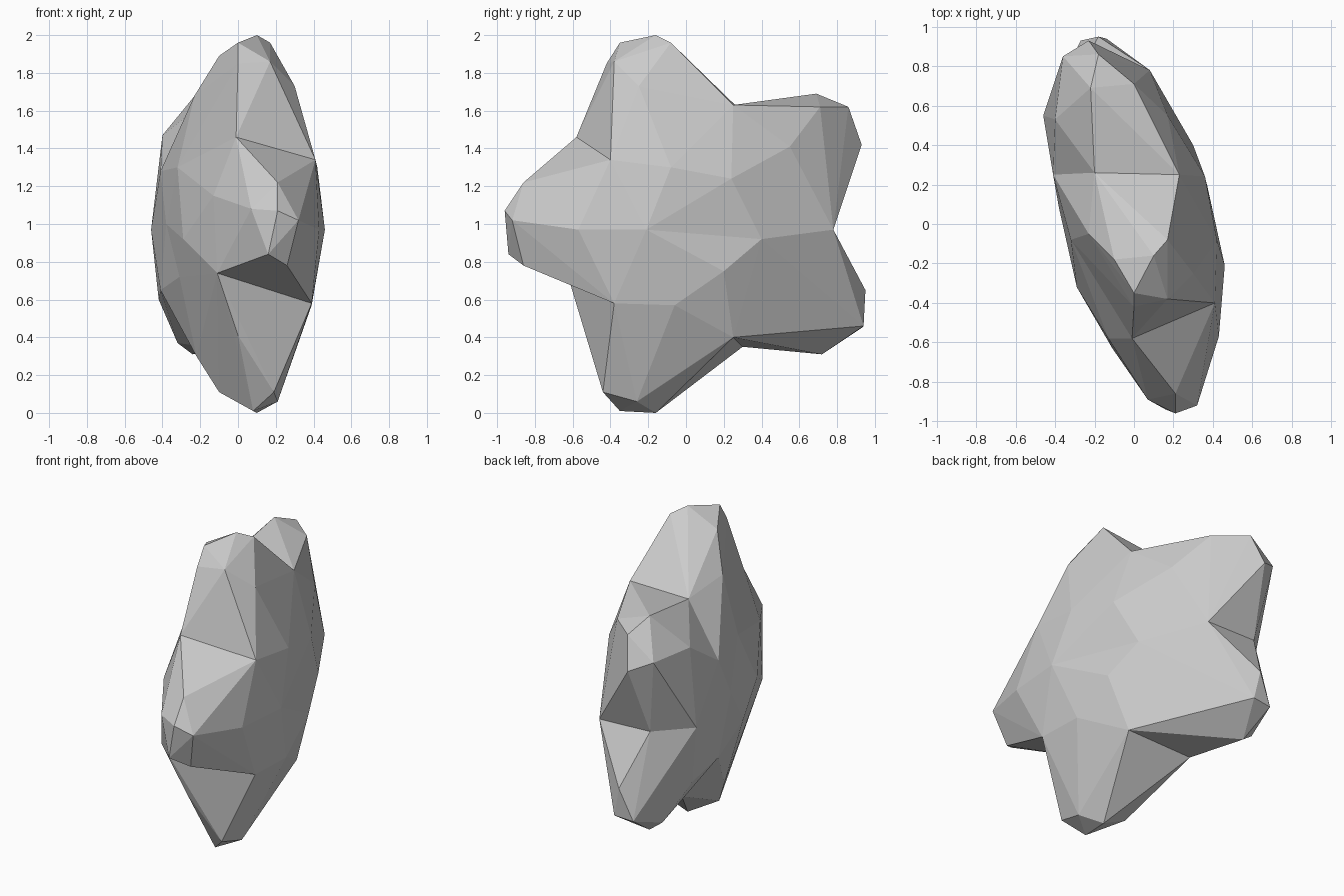
import bpy, bmesh
from mathutils import Vector

# Domed centres of the two broad faces (right, left)
core = [(0.46, -0.21, 0.97), (-0.38, 0.08, 1.0)]

# Valleys between neighbouring arms: right-face end, left-face end
valleys = [
    [(0.41, -0.40, 1.34), (-0.01, -0.58, 1.46)],
    [(0.23, 0.25, 1.63), (-0.20, 0.26, 1.63)],
    [(0.08, 0.78, 0.97), (-0.28, 0.77, 0.98)],
    [(0.25, 0.25, 0.40), (-0.18, 0.30, 0.35)],
    [(0.39, -0.38, 0.58), (-0.11, -0.63, 0.74)],
]

# Swell of the broad faces between the centre and each valley
swells = [
    [(-0.32, -0.08, 1.30)],
    [(0.36, 0.24, 1.24), (-0.41, 0.25, 1.28)],
    [(0.30, 0.40, 0.92), (-0.46, 0.55, 0.97)],
    [(0.37, 0.20, 0.75), (-0.41, 0.25, 0.65)],
    [(-0.31, -0.15, 0.72)],
]

# Each arm: right ridge, left ridge, then its blunt tip
arms = [
    [(0.30, -0.25, 1.73), (0.42, -0.08, 1.30), (-0.23, -0.05, 1.68),
     (0.10, -0.16, 2.0), (0.0, -0.35, 1.96), (0.17, -0.08, 1.96), (0.0, -0.42, 1.85), (0.04, -0.48, 1.62),
     (-0.10, -0.18, 1.89), (0.17, -0.38, 1.86)],
    [(0.17, 0.55, 1.41), (-0.40, 0.53, 1.47), (0.0, 0.71, 1.62),
     (-0.22, 0.69, 1.69), (-0.18, 0.86, 1.62), (-0.36, 0.85, 1.48), (-0.23, 0.93, 1.42)],
    [(-0.42, 0.53, 0.60),
     (-0.18, 0.95, 0.65), (-0.27, 0.93, 0.45), (-0.14, 0.94, 0.46), (-0.24, 0.72, 0.31), (-0.32, 0.70, 0.37)],
    [(0.39, -0.06, 0.57), (-0.22, -0.08, 0.30), (0.0, -0.53, 0.41),
     (0.10, -0.16, 0.0), (0.21, -0.26, 0.06), (0.19, -0.44, 0.11), (-0.10, -0.20, 0.11), (0.08, -0.35, 0.01)],
    [(0.43, -0.57, 0.97), (-0.29, -0.32, 0.92), (-0.13, -0.58, 1.15),
     (0.07, -0.89, 1.08), (0.21, -0.96, 1.07), (0.32, -0.92, 1.02), (0.16, -0.94, 0.84), (0.21, -0.86, 1.22),
     (0.26, -0.86, 0.78)],
]


def add_arm(bm, points, walls):
    """Hull one arm and open the internal walls it shares with its neighbours."""
    part = bmesh.new()
    for p in points:
        part.verts.new(p)
    bmesh.ops.convex_hull(part, input=part.verts[:])
    wall_sets = [[Vector(p) for p in w] for w in walls]
    for f in part.faces:
        for w in wall_sets:
            if all(any((v.co - p).length < 1e-4 for p in w) for v in f.verts):
                break
        else:
            bm.faces.new([bm.verts.new(v.co) for v in f.verts])
    part.free()


# Faceted star body made from five arms
bm = bmesh.new()
for i, arm in enumerate(arms):
    j = (i + 1) % 5
    before, after = valleys[i] + swells[i], valleys[j] + swells[j]
    add_arm(bm, core + before + after + arm, [core + before, core + after])
bmesh.ops.remove_doubles(bm, verts=bm.verts[:], dist=1e-4)
bmesh.ops.recalc_face_normals(bm, faces=bm.faces[:])
mesh = bpy.data.meshes.new("star_body")
bm.to_mesh(mesh)
bm.free()
bpy.context.collection.objects.link(bpy.data.objects.new("star_body", mesh))
